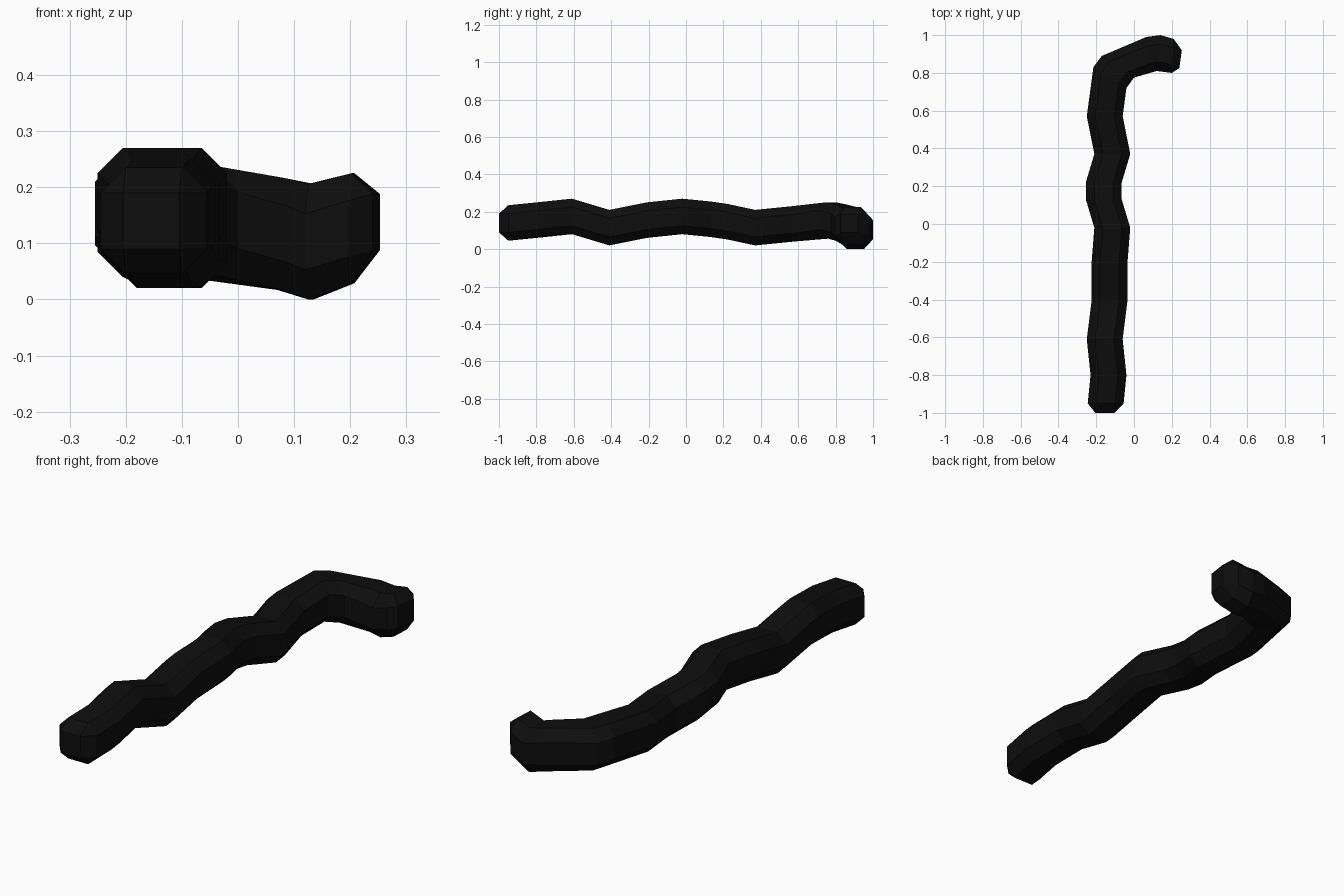
import bpy
import bmesh
from mathutils import Vector

cube = bpy.data.objects.get("Cube")
if cube:
    bpy.data.objects.remove(cube, do_unlink=True)

# Near-black material
black = bpy.data.materials.new("charcoal_black")
black.use_nodes = True
colour = (0.004, 0.004, 0.004, 1)
black.diffuse_color = colour
black.node_tree.nodes["Principled BSDF"].inputs["Base Color"].default_value = colour

HALF = 0.095      # half thickness of the stick
FLAT = 0.05       # half width of each flat side
bm = bmesh.new()


def ring(left, right, z, half=HALF, flat=FLAT):
    """Chamfered square section spanning left to right, centred at height z."""
    left, right = Vector((*left, z)), Vector((*right, z))
    mid, side = (left + right) / 2, (right - left) / 2
    k = flat / half
    corners = [(1, -k), (1, k), (k, 1), (-k, 1), (-1, k), (-1, -k), (-k, -1), (k, -1)]
    return [bm.verts.new(mid + side * u + Vector((0, 0, half * v))) for u, v in corners]


def straight(y, x, z, half=HALF):
    return ring((x - half, y), (x + half, y), z, half)


# Wobbly shaft: y, centre x, centre z
shaft = [
    (-0.95, -0.15, 0.14), (-0.80, -0.135, 0.155), (-0.61, -0.155, 0.175),
    (-0.41, -0.13, 0.115), (-0.21, -0.13, 0.155), (-0.02, -0.115, 0.175),
    (0.13, -0.16, 0.16), (0.22, -0.16, 0.147), (0.37, -0.115, 0.115),
    (0.57, -0.155, 0.135),
]
rings = [straight(-1.0, -0.155, 0.14, FLAT)]
rings += [straight(*s) for s in shaft]

# Bent handle: outer corner, inner corner, centre z, half height
handle = [
    ((-0.215, 0.83), (-0.04, 0.72), 0.155, 0.095),
    ((-0.17, 0.89), (0.0, 0.775), 0.141, 0.097),
    ((0.065, 0.99), (0.085, 0.80), 0.117, 0.10),
    ((0.14, 1.0), (0.12, 0.81), 0.103, 0.103),
    ((0.21, 0.98), (0.20, 0.80), 0.127, 0.098),
]
rings += [ring(*h) for h in handle]
rings.append(ring((0.253, 0.92), (0.24, 0.825), 0.138, FLAT))

# Skin the sections and close both ends
for a, b in zip(rings, rings[1:]):
    for i in range(8):
        j = (i + 1) % 8
        bm.faces.new((a[i], a[j], b[j], b[i]))
bm.faces.new(rings[0])
bm.faces.new(rings[-1])
bmesh.ops.remove_doubles(bm, verts=bm.verts, dist=0.0005)
bmesh.ops.recalc_face_normals(bm, faces=bm.faces)

mesh = bpy.data.meshes.new("crooked_stick")
bm.to_mesh(mesh)
bm.free()
mesh.materials.append(black)
stick = bpy.data.objects.new("crooked_stick", mesh)
bpy.context.collection.objects.link(stick)
